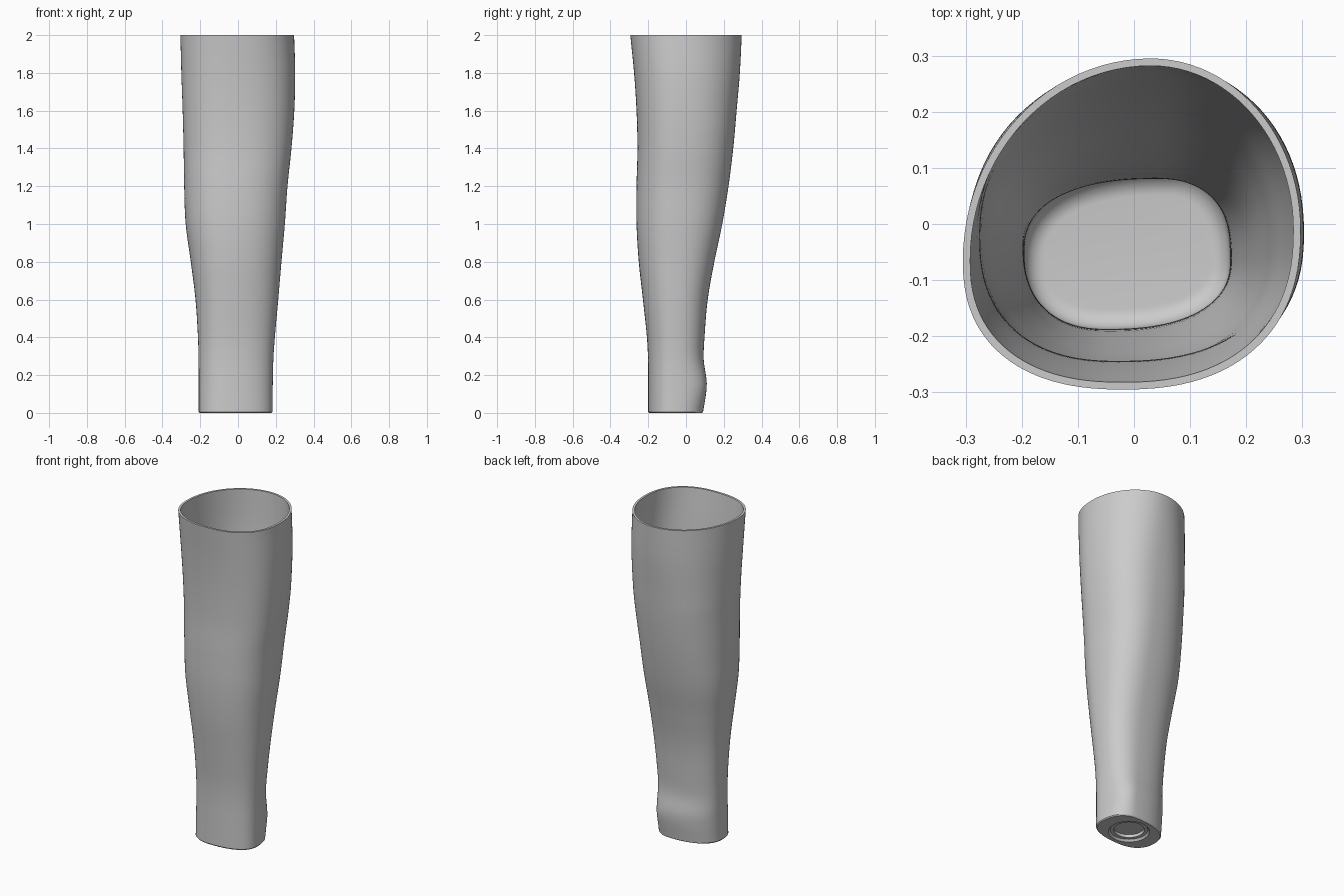
import bpy, bmesh
from math import sin, cos, pi, radians

cube = bpy.data.objects.get("Cube")
if cube:
    bpy.data.objects.remove(cube, do_unlink=True)

SEGMENTS = 96
WALL = 0.013
FLOOR = 0.06
FILLET = 0.035

# Height, left-hand x, right-hand x, front y, back y, outer skin
SECTIONS = [
    (0.0, -0.208, 0.183, -0.20, 0.09),
    (0.15, -0.208, 0.184, -0.20, 0.11),
    (0.28, -0.209, 0.187, -0.201, 0.094),
    (0.4, -0.212, 0.195, -0.207, 0.098),
    (0.6, -0.225, 0.213, -0.228, 0.115),
    (0.8, -0.25, 0.23, -0.25, 0.15),
    (1.0, -0.277, 0.248, -0.262, 0.192),
    (1.2, -0.285, 0.262, -0.262, 0.225),
    (1.4, -0.288, 0.283, -0.257, 0.25),
    (1.6, -0.293, 0.298, -0.262, 0.268),
    (1.8, -0.30, 0.303, -0.275, 0.285),
    (2.0, -0.305, 0.297, -0.295, 0.295),
]


def extents(z):
    """Cubic interpolation of the four outline limits at height z."""
    last = len(SECTIONS) - 1
    i = 0
    while i < last - 1 and SECTIONS[i + 1][0] < z:
        i += 1

    def slope(k, c):
        a, b = SECTIONS[max(k - 1, 0)], SECTIONS[min(k + 1, last)]
        return (b[c] - a[c]) / (b[0] - a[0])

    p, q = SECTIONS[i], SECTIONS[i + 1]
    h = q[0] - p[0]
    t = (z - p[0]) / h
    s = 1 - t
    return [p[c] * (1 + 2 * t) * s * s + q[c] * (3 - 2 * t) * t * t
            + h * t * s * (s * slope(i, c) - t * slope(i + 1, c))
            for c in range(1, 5)]


def outline(z, inset=0.0):
    """Rounded limb outline made of four superelliptic quarters."""
    x0, x1, y0, y1 = extents(z)
    x0, x1, y0, y1 = x0 + inset, x1 - inset, y0 + inset, y1 - inset
    t = z / 2
    ankle = max(0, 1 - abs(z - 0.13) / 0.2)
    left_y = -0.065 + 0.045 * sin(pi * t)
    right_y = -0.07 + 0.06 * t
    front_x = -0.05 + 0.03 * t
    back_x = 0.04 - 0.01 * t + 0.03 * ankle
    back_power = 2 + 0.35 * min(1, (2 - z) / 0.5)
    ring = []
    for k in range(SEGMENTS):
        a = 2 * pi * k / SEGMENTS
        c, s = cos(a), sin(a)
        power = 2 / (back_power if s >= 0 else 2.35)
        cx = back_x if s >= 0 else front_x
        cy = right_y if c >= 0 else left_y
        x = cx + ((x1 - cx) if c >= 0 else (x0 - cx)) * abs(c) ** power
        y = cy + ((y1 - cy) if s >= 0 else (y0 - cy)) * abs(s) ** power
        ring.append((x, y, z))
    return ring


def disc(radius, z):
    return [(-0.01 + radius * cos(2 * pi * k / SEGMENTS),
             -0.055 + radius * sin(2 * pi * k / SEGMENTS), z)
            for k in range(SEGMENTS)]


# Stepped round recess under the base
rings = [disc(r, z) for r, z in
         [(0.085, 0.03), (0.085, 0.012), (0.105, 0.012), (0.115, 0.0)]]

# Base edge, outer skin and rim
rings.append([(x, y, 0) for x, y, z in outline(0.006, 0.005)])
steps = 80
for k in range(steps + 1):
    rings.append(outline(0.006 + (2 - 0.006) * k / steps))

# Inner skin, down to the rounded floor
bottom = FLOOR + FILLET
for k in range(steps + 1):
    rings.append(outline(2 - (2 - bottom) * k / steps, WALL))
for k in range(1, 9):
    a = pi / 2 * k / 8
    rings.append(outline(bottom - FILLET * sin(a), WALL + FILLET * (1 - cos(a))))

bm = bmesh.new()
loops = [[bm.verts.new(p) for p in ring] for ring in rings]
for lower, upper in zip(loops, loops[1:]):
    for k in range(SEGMENTS):
        n = (k + 1) % SEGMENTS
        bm.faces.new((lower[k], lower[n], upper[n], upper[k]))
bm.faces.new(loops[0][::-1])
bm.faces.new(loops[-1])
bmesh.ops.recalc_face_normals(bm, faces=bm.faces)
mesh = bpy.data.meshes.new("limb_sleeve")
bm.to_mesh(mesh)
bm.free()

sleeve = bpy.data.objects.new("limb_sleeve", mesh)
bpy.context.collection.objects.link(sleeve)

# Plain grey shell
grey = bpy.data.materials.new("light_grey")
grey.use_nodes = True
colour = (0.6, 0.6, 0.6, 1)
grey.diffuse_color = colour
grey.node_tree.nodes["Principled BSDF"].inputs["Base Color"].default_value = colour
mesh.materials.append(grey)

bpy.ops.object.select_all(action="DESELECT")
sleeve.select_set(True)
bpy.context.view_layer.objects.active = sleeve
bpy.ops.object.shade_smooth_by_angle(angle=radians(30))
